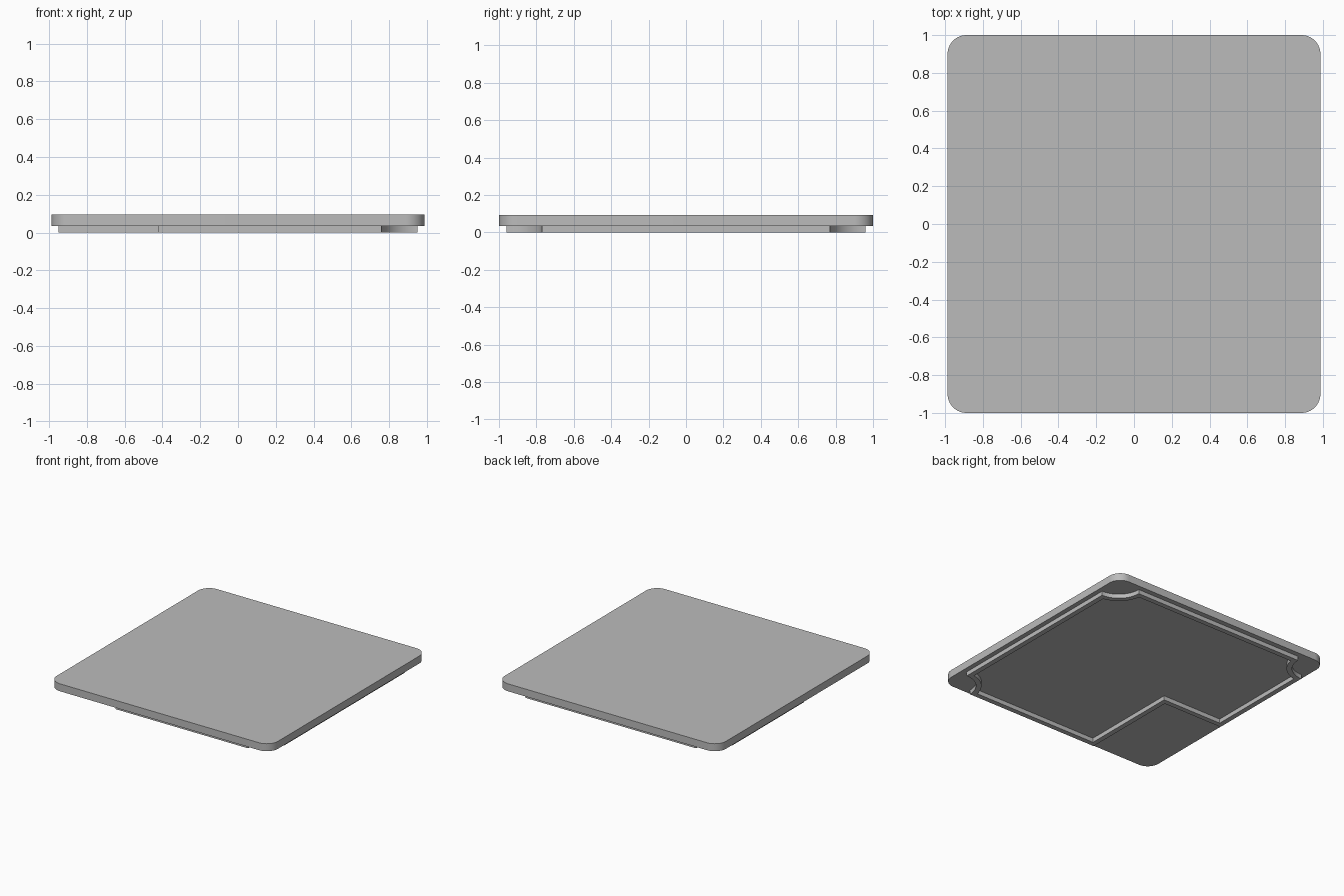
import bpy, bmesh, math
from mathutils import Vector

if "Cube" in bpy.data.objects:
    bpy.data.objects.remove(bpy.data.objects["Cube"], do_unlink=True)

PLATE_X, PLATE_Y, CORNER = 0.987, 1.0, 0.1
RIM_X, RIM_Y, SCOOP, WALL = 0.95, 0.96, 0.19, 0.04
NOTCH_X, NOTCH_Y = -0.42, -0.15
RIM_TOP, PLATE_TOP = 0.034, 0.094
SEGMENTS = 16

grey = bpy.data.materials.new("grey_plastic")
grey.use_nodes = True
colour = (0.5, 0.5, 0.5, 1)
grey.diffuse_color = colour
grey.node_tree.nodes["Principled BSDF"].inputs["Base Color"].default_value = colour


def arc(cx, cy, radius, start, end):
    """Points along an arc, angles in radians."""
    steps = [start + (end - start) * i / SEGMENTS for i in range(SEGMENTS + 1)]
    return [(cx + radius * math.cos(a), cy + radius * math.sin(a)) for a in steps]


def extruded(name, bm, height):
    """Raise the flat faces into a solid and make it an object."""
    result = bmesh.ops.extrude_face_region(bm, geom=bm.faces[:], use_keep_orig=True)
    moved = [g for g in result["geom"] if isinstance(g, bmesh.types.BMVert)]
    bmesh.ops.translate(bm, verts=moved, vec=Vector((0, 0, height)))
    bmesh.ops.recalc_face_normals(bm, faces=bm.faces[:])
    mesh = bpy.data.meshes.new(name)
    bm.to_mesh(mesh)
    bm.free()
    mesh.materials.append(grey)
    obj = bpy.data.objects.new(name, mesh)
    bpy.context.collection.objects.link(obj)
    bpy.ops.object.select_all(action="DESELECT")
    obj.select_set(True)
    bpy.context.view_layer.objects.active = obj
    bpy.ops.object.shade_smooth_by_angle(angle=math.radians(30))
    return obj


# Cover plate with rounded corners
outline = []
for i, (sx, sy) in enumerate([(1, 1), (-1, 1), (-1, -1), (1, -1)]):
    start = i * math.pi / 2
    outline += arc(sx * (PLATE_X - CORNER), sy * (PLATE_Y - CORNER), CORNER,
                   start, start + math.pi / 2)
bm = bmesh.new()
bm.faces.new([bm.verts.new((x, y, RIM_TOP)) for x, y in outline])
extruded("cover_plate", bm, PLATE_TOP - RIM_TOP)


# Locating rim: three scooped corners and one square notch
def rim_outline(inset):
    points = [(NOTCH_X + inset, -RIM_Y + inset)]
    radius = SCOOP + inset
    margin = math.asin(inset / radius)
    for i, (sx, sy) in enumerate([(1, -1), (1, 1), (-1, 1)]):
        start = math.pi + i * math.pi / 2
        points += arc(sx * RIM_X, sy * RIM_Y, radius,
                      start - margin, start - math.pi / 2 + margin)
    points.append((-RIM_X + inset, NOTCH_Y + inset))
    points.append((NOTCH_X + inset, NOTCH_Y + inset))
    return points


bm = bmesh.new()
outer = [bm.verts.new((x, y, 0)) for x, y in rim_outline(0)]
inner = [bm.verts.new((x, y, 0)) for x, y in rim_outline(WALL)]
count = len(outer)
for i in range(count):
    j = (i + 1) % count
    bm.faces.new((outer[i], outer[j], inner[j], inner[i]))
extruded("locating_rim", bm, RIM_TOP + 0.005)
